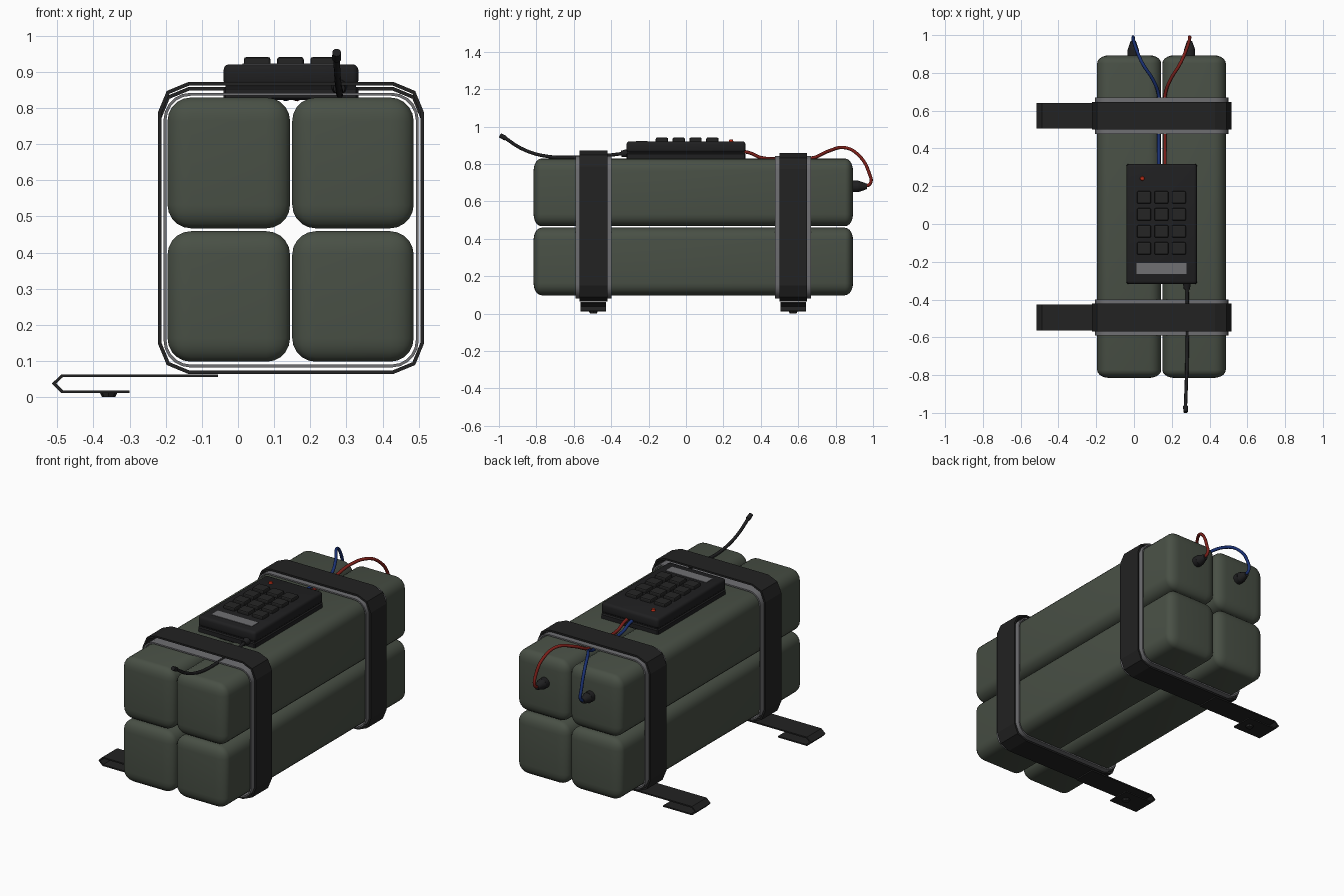
import bpy, bmesh, math
from mathutils import Vector, Matrix

if "Cube" in bpy.data.objects:
    bpy.data.objects.remove(bpy.data.objects["Cube"])


def material(name, r, g, b):
    m = bpy.data.materials.new(name)
    m.diffuse_color = (r, g, b, 1)
    m.use_nodes = True
    m.node_tree.nodes["Principled BSDF"].inputs["Base Color"].default_value = m.diffuse_color
    return m


GREEN = material("olive green", 0.066, 0.080, 0.060)
BLACK = material("strap black", 0.016, 0.016, 0.016)
CASE = material("case black", 0.014, 0.014, 0.015)
KEY = material("key black", 0.018, 0.018, 0.018)
GREY = material("trim grey", 0.16, 0.16, 0.17)
RED = material("wire red", 0.20, 0.014, 0.010)
BLUE = material("wire blue", 0.010, 0.030, 0.17)
LAMP = material("lamp red", 0.55, 0.03, 0.01)


def finish(name, bm, mat, smooth=None):
    bmesh.ops.recalc_face_normals(bm, faces=bm.faces)
    me = bpy.data.meshes.new(name)
    bm.to_mesh(me)
    bm.free()
    me.materials.append(mat)
    ob = bpy.data.objects.new(name, me)
    bpy.context.collection.objects.link(ob)
    if smooth:
        bpy.ops.object.select_all(action='DESELECT')
        ob.select_set(True)
        bpy.context.view_layer.objects.active = ob
        bpy.ops.object.shade_smooth_by_angle(angle=math.radians(smooth))
    return ob


def box(name, x, y, z, mat, bevel=0.0, seg=1, ysquash=1.0, smooth=None):
    """Box from (min, max) ranges; ysquash shortens the rounding along y."""
    bm = bmesh.new()
    bmesh.ops.create_cube(bm, size=1)
    size = Vector((x[1] - x[0], (y[1] - y[0]) / ysquash, z[1] - z[0]))
    bmesh.ops.scale(bm, vec=size, verts=bm.verts)
    if bevel:
        bmesh.ops.bevel(bm, geom=bm.edges[:], offset=bevel, segments=seg,
                        profile=0.5, affect='EDGES')
    bmesh.ops.scale(bm, vec=(1, ysquash, 1), verts=bm.verts)
    bmesh.ops.translate(bm, vec=(sum(x) / 2, sum(y) / 2, sum(z) / 2), verts=bm.verts)
    return finish(name, bm, mat, smooth)


def ribbon(name, pts, y0, y1, thick, mat, closed, smooth=None):
    """Flat band following an xz path, with its thickness to one side."""
    n = len(pts)
    P = [Vector(p) for p in pts]
    bm = bmesh.new()
    rows = []
    for i, p in enumerate(P):
        a = P[i - 1] if closed or i > 0 else None
        b = P[(i + 1) % n] if closed or i < n - 1 else None
        d1 = (p - a).normalized() if a is not None else (b - p).normalized()
        d2 = (b - p).normalized() if b is not None else d1
        n1, n2 = Vector((-d1.y, d1.x)), Vector((-d2.y, d2.x))
        m = (n1 + n2).normalized()
        q = p + m * (thick / m.dot(n1))
        rows.append([bm.verts.new((v.x, y, v.y))
                     for v, y in ((p, y0), (p, y1), (q, y1), (q, y0))])
    for i in range(n if closed else n - 1):
        r, s = rows[i], rows[(i + 1) % n]
        for k in range(4):
            bm.faces.new((r[k], r[(k + 1) % 4], s[(k + 1) % 4], s[k]))
    if not closed:
        bm.faces.new(rows[0])
        bm.faces.new(rows[-1][::-1])
    return finish(name, bm, mat, smooth)


def loop(x0, x1, z0, z1, r, steps):
    """Rounded rectangle, counter-clockwise."""
    pts = []
    for cx, cz, a0 in ((x1 - r, z1 - r, 0), (x0 + r, z1 - r, 90),
                       (x0 + r, z0 + r, 180), (x1 - r, z0 + r, 270)):
        for k in range(steps + 1):
            a = math.radians(a0 + 90 * k / steps)
            pts.append((cx + r * math.cos(a), cz + r * math.sin(a)))
    return pts


def cable(name, pts, radius, mat):
    cu = bpy.data.curves.new(name, 'CURVE')
    cu.dimensions = '3D'
    cu.bevel_depth, cu.bevel_resolution = radius, 2
    cu.resolution_u, cu.use_fill_caps = 8, True
    sp = cu.splines.new('BEZIER')
    sp.bezier_points.add(len(pts) - 1)
    for bp, p in zip(sp.bezier_points, pts):
        bp.co = p
        bp.handle_left_type = bp.handle_right_type = 'AUTO'
    ob = bpy.data.objects.new(name, cu)
    bpy.context.collection.objects.link(ob)
    cu.materials.append(mat)
    bpy.ops.object.select_all(action='DESELECT')
    ob.select_set(True)
    bpy.context.view_layer.objects.active = ob
    bpy.ops.object.convert(target='MESH')
    bpy.ops.object.shade_smooth_by_angle(angle=math.radians(50))


def cone(name, base, direction, length, r1, r2, mat, sides=14, smooth=40):
    bm = bmesh.new()
    d = Vector(direction).normalized()
    bmesh.ops.create_cone(bm, cap_ends=True, segments=sides, radius1=r1, radius2=r2, depth=length)
    rot = d.to_track_quat('Z', 'Y').to_matrix().to_4x4()
    bmesh.ops.transform(bm, verts=bm.verts,
                        matrix=Matrix.Translation(Vector(base) + d * length / 2) @ rot)
    return finish(name, bm, mat, smooth)


# Four rounded blocks
for xn, x in (("left", (-0.195, 0.144)), ("right", (0.150, 0.486))):
    for zn, z in (("lower", (0.098, 0.459)), ("upper", (0.467, 0.829))):
        box(f"{zn}_{xn}_block", x, (-0.815, 0.893), z, GREEN, 0.065, 5, 0.65, 35)

# Two straps, each with a grey liner, black band, folded tail and stud
for name, yc, top in (("front", -0.495, 0.872), ("back", 0.573, 0.858)):
    ribbon(f"{name}_strap_liner", loop(-0.206, 0.500, 0.082, 0.842, 0.075, 5),
           yc - 0.096, yc + 0.096, 0.008, GREY, True, 35)
    ribbon(f"{name}_strap_band", loop(-0.222, 0.515, 0.064, top, 0.085, 2),
           yc - 0.074, yc + 0.074, 0.010, BLACK, True)
    ribbon(f"{name}_strap_tail",
           [(-0.055, 0.063), (-0.488, 0.063), (-0.515, 0.038), (-0.488, 0.011), (-0.30, 0.011)],
           yc - 0.068, yc + 0.068, 0.008, BLACK, False)
    cone(f"{name}_strap_stud", (-0.358, yc, 0.012), (0, 0, -1), 0.012, 0.024, 0.018, KEY, 8, None)

# Keypad case, screen, lamp and keys
box("keypad_base", (-0.040, 0.333), (-0.318, 0.318), (0.822, 0.858), CASE, 0.006)
box("keypad_cover", (-0.040, 0.333), (-0.318, 0.318), (0.860, 0.921), CASE, 0.016, 3, 1, 35)
box("keypad_seam", (-0.034, 0.327), (-0.312, 0.312), (0.850, 0.870), CASE)
box("keypad_screen", (0.013, 0.277), (-0.266, -0.207), (0.916, 0.9235), GREY)
cone("keypad_lamp", (0.044, 0.241, 0.915), (0, 0, 1), 0.016, 0.014, 0.009, LAMP)
for i in range(3):
    for j in range(4):
        x, y = 0.053 + 0.092 * i, 0.141 - 0.09 * j
        box(f"key_{j + 1}_{i + 1}", (x - 0.037, x + 0.037), (y - 0.033, y + 0.033),
            (0.912, 0.941), KEY, 0.007, 2)

# Aerial lead with its socket and tip
cone("aerial_socket", (0.280, -0.312, 0.858), (0, -1, -0.1), 0.035, 0.022, 0.016, CASE)
cable("aerial_lead", [(0.280, -0.32, 0.858), (0.282, -0.43, 0.845), (0.282, -0.60, 0.836),
                      (0.280, -0.75, 0.842), (0.276, -0.87, 0.878), (0.272, -0.975, 0.944)],
      0.009, CASE)
cone("aerial_tip", (0.273, -0.965, 0.937), (0, -1, 0.55), 0.034, 0.013, 0.012, CASE)

# Coloured wires from the keypad to the end plugs
for name, mat, x0, x1, mid in (("blue", BLUE, 0.131, -0.004, 0.045),
                               ("red", RED, 0.164, 0.294, 0.245)):
    cable(f"{name}_wire", [(x0, 0.30, 0.868), (x0, 0.345, 0.858), (x0, 0.40, 0.834),
                           (x0, 0.55, 0.831), (x0, 0.68, 0.833), ((x0 * 2 + mid) / 3, 0.76, 0.868),
                           (mid, 0.85, 0.887), ((mid + x1 * 2) / 3, 0.925, 0.845),
                           (x1, 0.978, 0.755), (x1, 0.985, 0.695), (x1, 0.950, 0.680)],
          0.009, mat)
    cone(f"{name}_plug_collar", (x1, 0.885, 0.680), (0, 1, 0), 0.038, 0.031, 0.031, CASE)
    cone(f"{name}_plug_tip", (x1, 0.921, 0.680), (0, 1, 0), 0.048, 0.031, 0.014, CASE)
